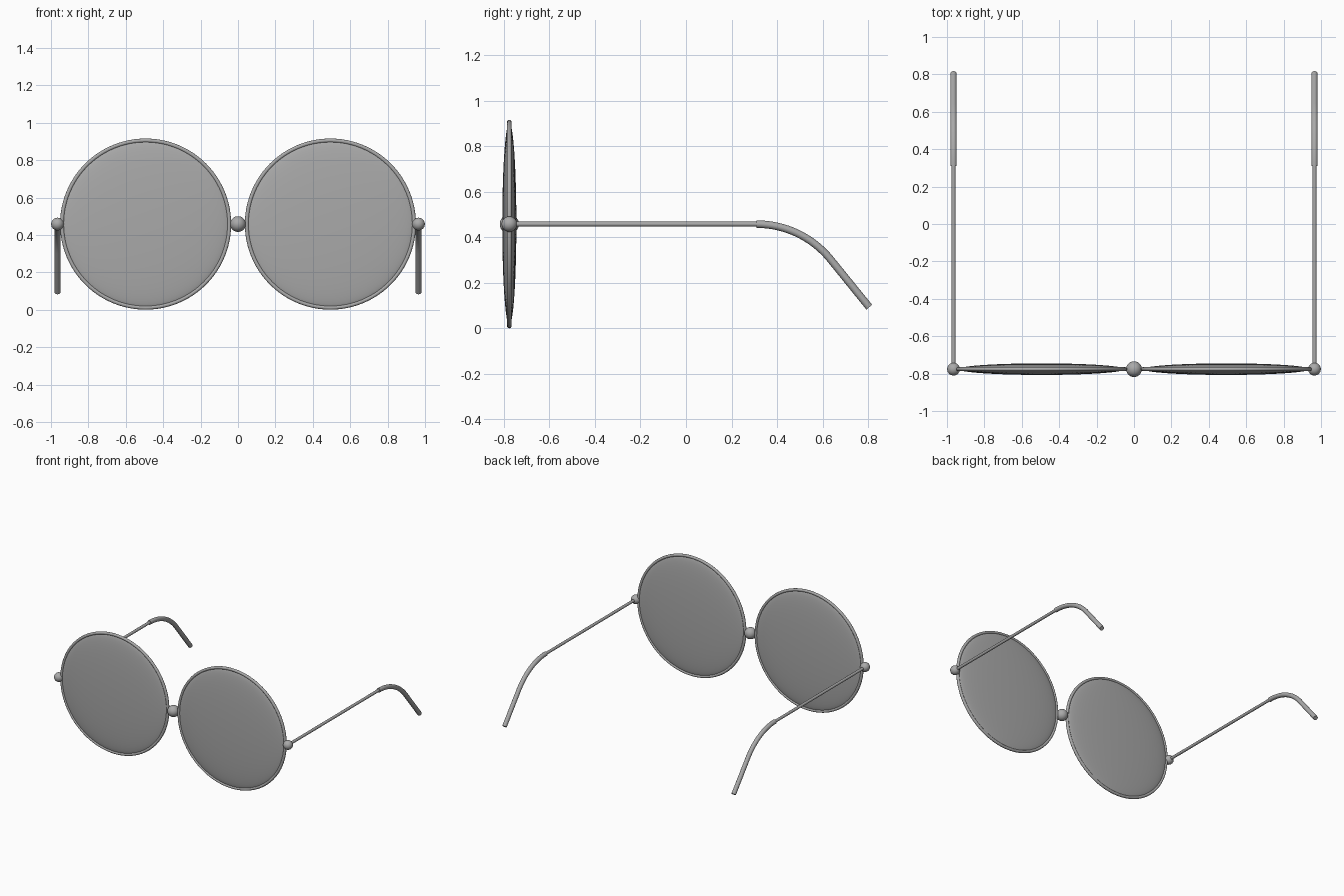
import bpy, math

if "Cube" in bpy.data.objects:
    bpy.data.objects.remove(bpy.data.objects["Cube"])

FRONT_Y, MID_Z = -0.776, 0.458
LENS_X, ARM_X = 0.494, 0.965

# Dark grey for every part
grey = bpy.data.materials.new("dark_grey")
grey.diffuse_color = (0.4, 0.4, 0.4, 1)
grey.use_nodes = True
grey.node_tree.nodes["Principled BSDF"].inputs["Base Color"].default_value = grey.diffuse_color


def finish(name, angle=40):
    ob = bpy.context.object
    ob.name = name
    ob.data.materials.clear()
    ob.data.materials.append(grey)
    bpy.ops.object.transform_apply(location=False, rotation=True, scale=True)
    bpy.ops.object.shade_smooth_by_angle(angle=math.radians(angle))
    return ob


def ball(name, x, radius, depth=None):
    # Sphere with its poles along y, optionally flattened front to back
    bpy.ops.mesh.primitive_uv_sphere_add(segments=64, ring_count=32, radius=radius,
                                         location=(x, FRONT_Y, MID_Z),
                                         rotation=(math.pi / 2, 0, 0))
    bpy.context.object.scale = (1, 1, (depth or radius) / radius)
    return finish(name)


def tube(name, points, radius):
    # Round capped tube along a list of points
    cu = bpy.data.curves.new(name, 'CURVE')
    cu.dimensions = '3D'
    cu.bevel_depth = radius
    cu.bevel_resolution = 6
    cu.use_fill_caps = True
    sp = cu.splines.new('POLY')
    sp.points.add(len(points) - 1)
    for p, co in zip(sp.points, points):
        p.co = (*co, 1)
    ob = bpy.data.objects.new(name, cu)
    bpy.context.collection.objects.link(ob)
    bpy.ops.object.select_all(action='DESELECT')
    bpy.context.view_layer.objects.active = ob
    ob.select_set(True)
    bpy.ops.object.convert(target='MESH')
    return finish(name)


# Ear tip path: arc down from the arm, then a straight end
BEND, ARC_R, TIP_Y = math.radians(50), 0.418, 0.31
arc = [(TIP_Y + ARC_R * math.sin(BEND * i / 16),
        MID_Z - ARC_R * (1 - math.cos(BEND * i / 16))) for i in range(17)]
arc.append((0.805, 0.093))

for side, s in (("left", -1), ("right", 1)):
    # Rim and biconvex lens
    bpy.ops.mesh.primitive_torus_add(major_radius=0.447, minor_radius=0.0105,
                                     major_segments=96, minor_segments=16,
                                     location=(s * LENS_X, FRONT_Y, MID_Z),
                                     rotation=(math.pi / 2, 0, 0))
    finish(side + "_rim")
    ball(side + "_lens", s * LENS_X, 0.445, 0.031)
    # Hinge, arm and ear tip
    ball(side + "_hinge", s * ARM_X, 0.034)
    tube(side + "_arm", [(s * ARM_X, FRONT_Y, MID_Z), (s * ARM_X, 0.33, MID_Z)], 0.0105)
    tube(side + "_ear_tip", [(s * ARM_X, y, z) for y, z in arc], 0.0165)

# Bridge between the lenses
ball("bridge", 0, 0.042)
